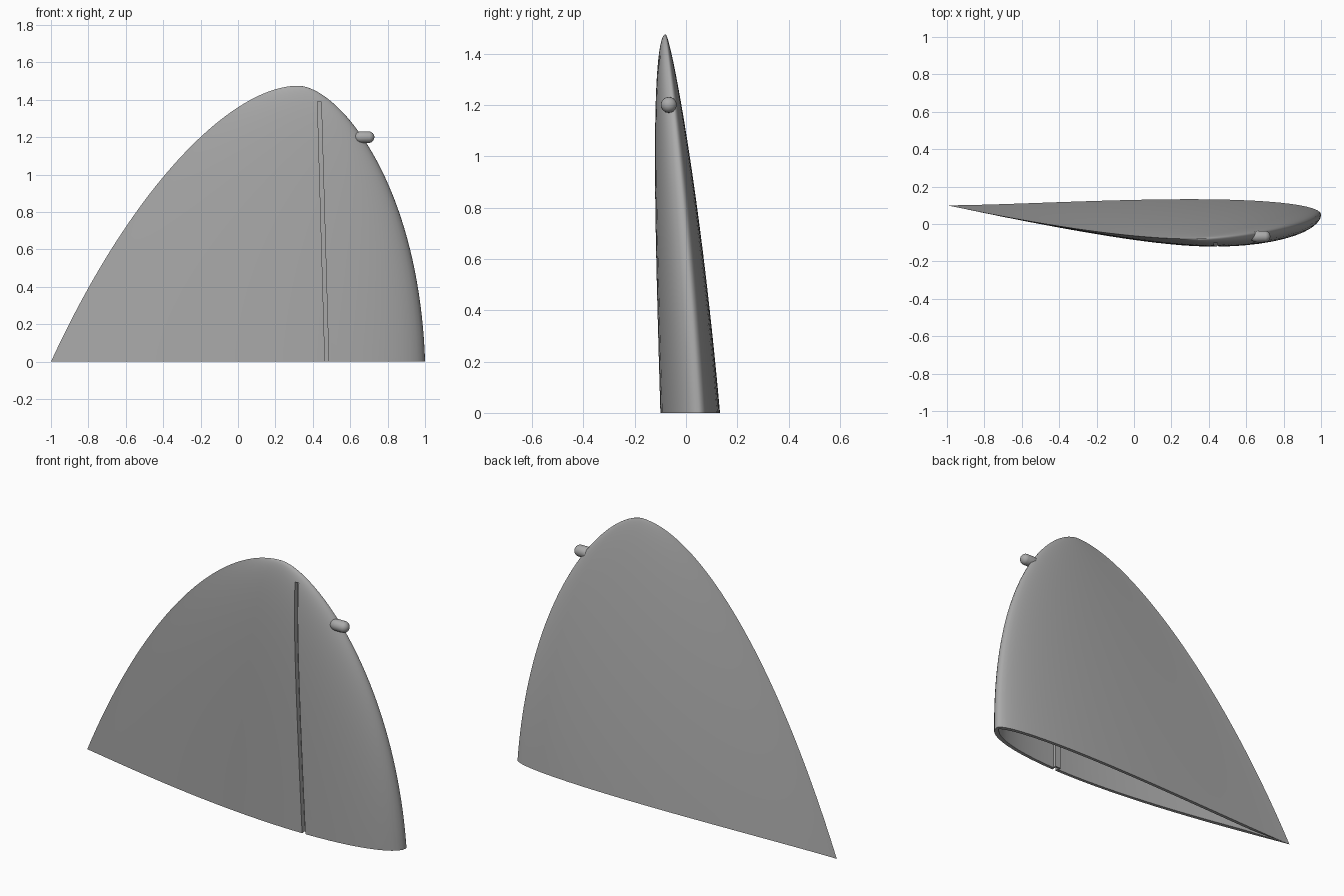
import bpy, bmesh, math

if "Cube" in bpy.data.objects:
    bpy.data.objects.remove(bpy.data.objects["Cube"], do_unlink=True)

HEIGHT, APEX_X, WALL = 1.475, 0.32, 0.018
COLUMNS, LEVELS = 32, 48

grey = bpy.data.materials.new("satin_grey")
grey.use_nodes = True
colour = (0.4, 0.4, 0.4, 1)
grey.diffuse_color = colour
grey.node_tree.nodes["Principled BSDF"].inputs["Base Color"].default_value = colour


def ends(z):
    """Trailing and leading x of the section at height z."""
    w = math.sqrt(max(0, 1 - z / HEIGHT))
    trail = APEX_X - w * (1 + 0.6 * w - 0.28 * w * w)
    lead = APEX_X + w * (0.81 - 0.64 * (w - 0.55) ** 2)
    return trail, lead


def skin(t, z):
    """Front and back y of the aerofoil at chord fraction t."""
    trail, lead = ends(z)
    size, s = (lead - trail) / 2, z / HEIGHT
    chord = (0.1 - 0.05 * t) * (1 - s) - 0.08 * s + 0.04 * s * (1 - s)
    front = chord - size * 0.439 * t ** 1.06 * (1 - t) ** 0.5
    back = chord + size * 0.185 * t ** 1.33 * (1 - t) ** 0.45
    return front, back


def ring(w, inner):
    """One closed section loop, outer or inner."""
    z = (HEIGHT - (0.02 if inner else 0)) * (1 - w * w)
    trail, lead = ends(z)
    loop = []
    for k in range(2 * COLUMNS):
        t = max(0, min(1, (1 - math.cos(math.pi * k / COLUMNS)) / 2))
        front, back = skin(t, z)
        mid, half = (front + back) / 2, (back - front) / 2
        x = trail + t * (lead - trail)
        if inner:
            half = max(half - WALL, 0.4 * half)
            c = lead - trail
            x = trail + 0.015 * c + t * (0.985 * c - min(WALL, 0.1 * c))
        loop.append((x, mid + (half if k <= COLUMNS else -half), z))
    return loop


def finish(name, bm):
    bmesh.ops.recalc_face_normals(bm, faces=bm.faces)
    mesh = bpy.data.meshes.new(name)
    bm.to_mesh(mesh)
    bm.free()
    mesh.materials.append(grey)
    obj = bpy.data.objects.new(name, mesh)
    bpy.context.collection.objects.link(obj)
    return obj


def bridge(bm, a, b):
    n = len(a)
    for i in range(n):
        j = (i + 1) % n
        bm.faces.new((a[i], a[j], b[j], b[i]))


def activate(obj):
    bpy.ops.object.select_all(action="DESELECT")
    obj.select_set(True)
    bpy.context.view_layer.objects.active = obj


# Hollow tip shell, open at the bottom
bm = bmesh.new()
rims = []
for inner in (False, True):
    loops = [[bm.verts.new(p) for p in ring(1 - i / LEVELS, inner)]
             for i in range(LEVELS)]
    for a, b in zip(loops, loops[1:]):
        bridge(bm, a, b)
    apex = bm.verts.new((APEX_X, -0.08, HEIGHT - (0.02 if inner else 0)))
    top = loops[-1]
    for i, v in enumerate(top):
        bm.faces.new((v, top[(i + 1) % len(top)], apex))
    rims.append(loops[0])
bridge(bm, *rims)
shell = finish("tip_shell", bm)


def strip(name, low, high, half_width, near, far):
    """Bar that follows the front skin; near and far are (limit, share) depths."""
    bm = bmesh.new()
    loops = []
    steps = 30
    for i in range(steps + 1):
        z = low + (high - low) * i / steps
        x = 0.475 - 0.04 * z / 1.39
        trail, lead = ends(max(z, 0))
        front, back = skin((x - trail) / (lead - trail), max(z, 0))
        y0, y1 = (front + min(lim, share * (back - front)) for lim, share in (near, far))
        loops.append([bm.verts.new(p) for p in (
            (x - half_width, y0, z), (x + half_width, y0, z),
            (x + half_width, y1, z), (x - half_width, y1, z))])
    for a, b in zip(loops, loops[1:]):
        bridge(bm, a, b)
    bm.faces.new(loops[0])
    bm.faces.new(loops[-1])
    return finish(name, bm)


# Channel behind the slot, and the groove cut into both
channel = strip("slot_channel", 0.001, 1.395, 0.018, (0.01, 0.2), (0.036, 0.6))
cutter = strip("slot_cutter", -0.03, 1.39, 0.01, (-0.04, 0), (0.026, 0.45))
cutter.hide_render = True
for obj in (shell, channel):
    activate(obj)
    mod = obj.modifiers.new("slot", "BOOLEAN")
    mod.operation, mod.solver, mod.object = "DIFFERENCE", "EXACT", cutter
    bpy.ops.object.modifier_apply(modifier=mod.name)
bpy.data.objects.remove(cutter, do_unlink=True)

# Lamp pod on the leading edge: capsule along x
bm = bmesh.new()
bmesh.ops.create_uvsphere(bm, u_segments=32, v_segments=16, radius=0.031)
for v in bm.verts:
    x, y, z = v.co
    v.co = (0.698 + z if z > 0 else 0.66 + z * 1.3, y - 0.067, x + 1.2)
pod = finish("lamp_pod", bm)

for obj in (shell, channel, pod):
    activate(obj)
    bpy.ops.object.shade_smooth_by_angle(angle=math.radians(35))
